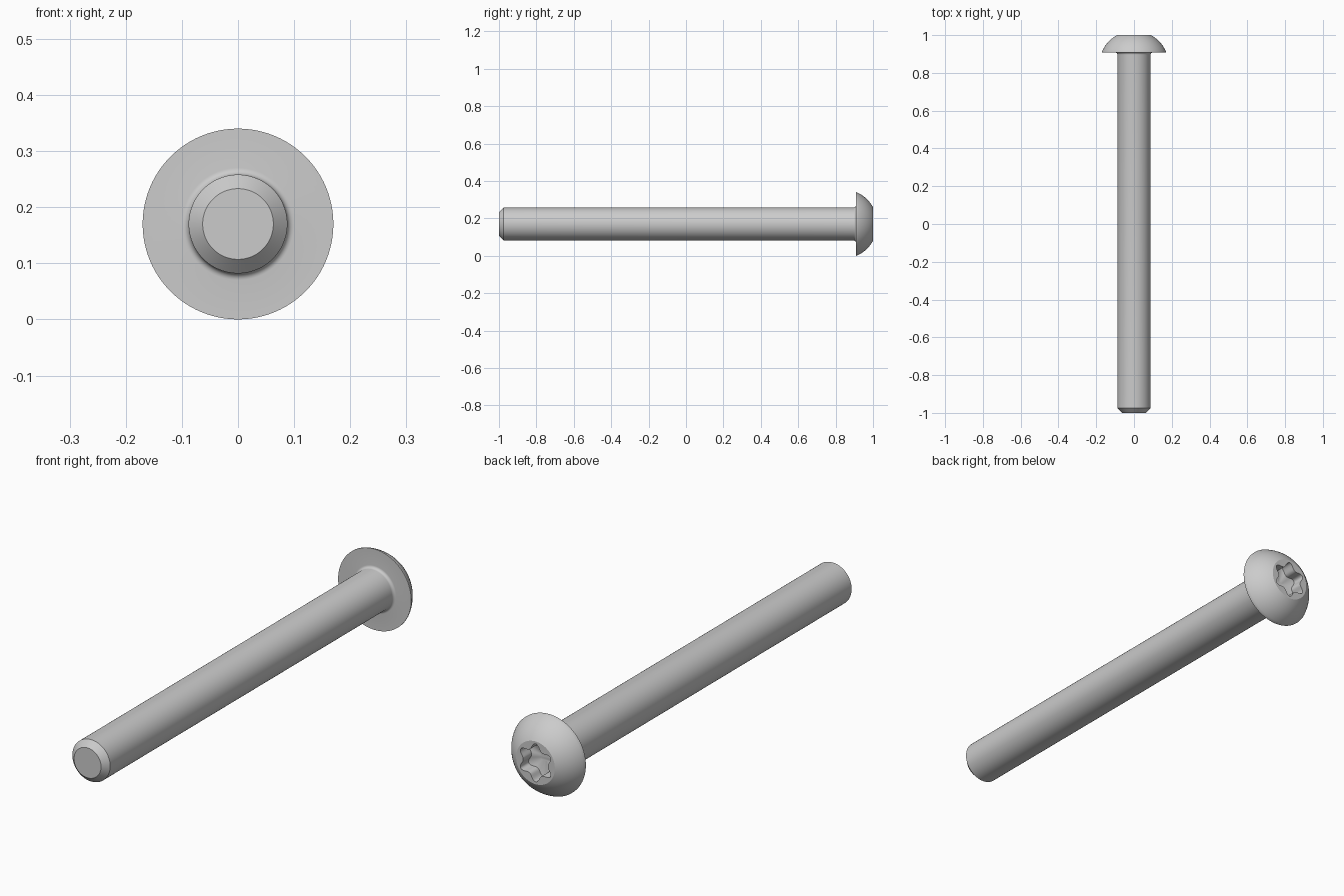
import bpy, bmesh, math

if "Cube" in bpy.data.objects:
    bpy.data.objects.remove(bpy.data.objects["Cube"])

SEG = 96            # sides around the screw axis (y)
CZ = 0.17           # axis height
SHANK_R, HEAD_R, TOP_R = 0.088, 0.17, 0.09
HEAD_Y = 0.908      # underside of head

bm = bmesh.new()


def ring(y, radius):
    """Ring of vertices around the axis; radius is a number or a function of angle."""
    verts = []
    for i in range(SEG):
        a = 2 * math.pi * i / SEG
        r = radius(a) if callable(radius) else radius
        verts.append(bm.verts.new((r * math.sin(a), y, CZ + r * math.cos(a))))
    return verts


def star(scale=1.0):
    """Six-lobed socket outline with one lobe pointing up."""
    return lambda a: scale * (0.057 + 0.023 * ((1 + math.cos(6 * a)) / 2) ** 1.3)


# Chamfered tip and shank
profile = [(-1.0, 0.063), (-0.975, SHANK_R)]

# Fillet under the head
f = 0.012
for i in range(7):
    t = math.pi / 2 * i / 6
    profile.append((HEAD_Y - f + f * math.sin(t), SHANK_R + f * (1 - math.cos(t))))

# Head rim and domed side, an arc centred on the axis
rim_y = HEAD_Y + 0.004
profile.append((HEAD_Y, HEAD_R))
c = ((1 - rim_y ** 2) - (HEAD_R ** 2 - TOP_R ** 2)) / (2 * (1 - rim_y))
R = math.hypot(HEAD_R, rim_y - c)
a0, a1 = math.atan2(rim_y - c, HEAD_R), math.atan2(1 - c, TOP_R)
for i in range(13):
    t = a0 + (a1 - a0) * i / 12
    profile.append((c + R * math.sin(t), R * math.cos(t)))

# Flat top and star socket with a shallow conical floor
profile += [(1.0, star()), (0.945, star()), (0.935, star(0.3))]

rings = [ring(y, r) for y, r in profile]
for lower, upper in zip(rings, rings[1:]):
    for i in range(SEG):
        j = (i + 1) % SEG
        bm.faces.new((lower[i], lower[j], upper[j], upper[i]))
bm.faces.new(rings[0])
bm.faces.new(rings[-1])
bmesh.ops.recalc_face_normals(bm, faces=bm.faces)

mesh = bpy.data.meshes.new("button_head_screw")
bm.to_mesh(mesh)
bm.free()
screw = bpy.data.objects.new("button_head_screw", mesh)
bpy.context.collection.objects.link(screw)
bpy.context.view_layer.objects.active = screw
screw.select_set(True)
bpy.ops.object.shade_smooth_by_angle(angle=math.radians(30))
